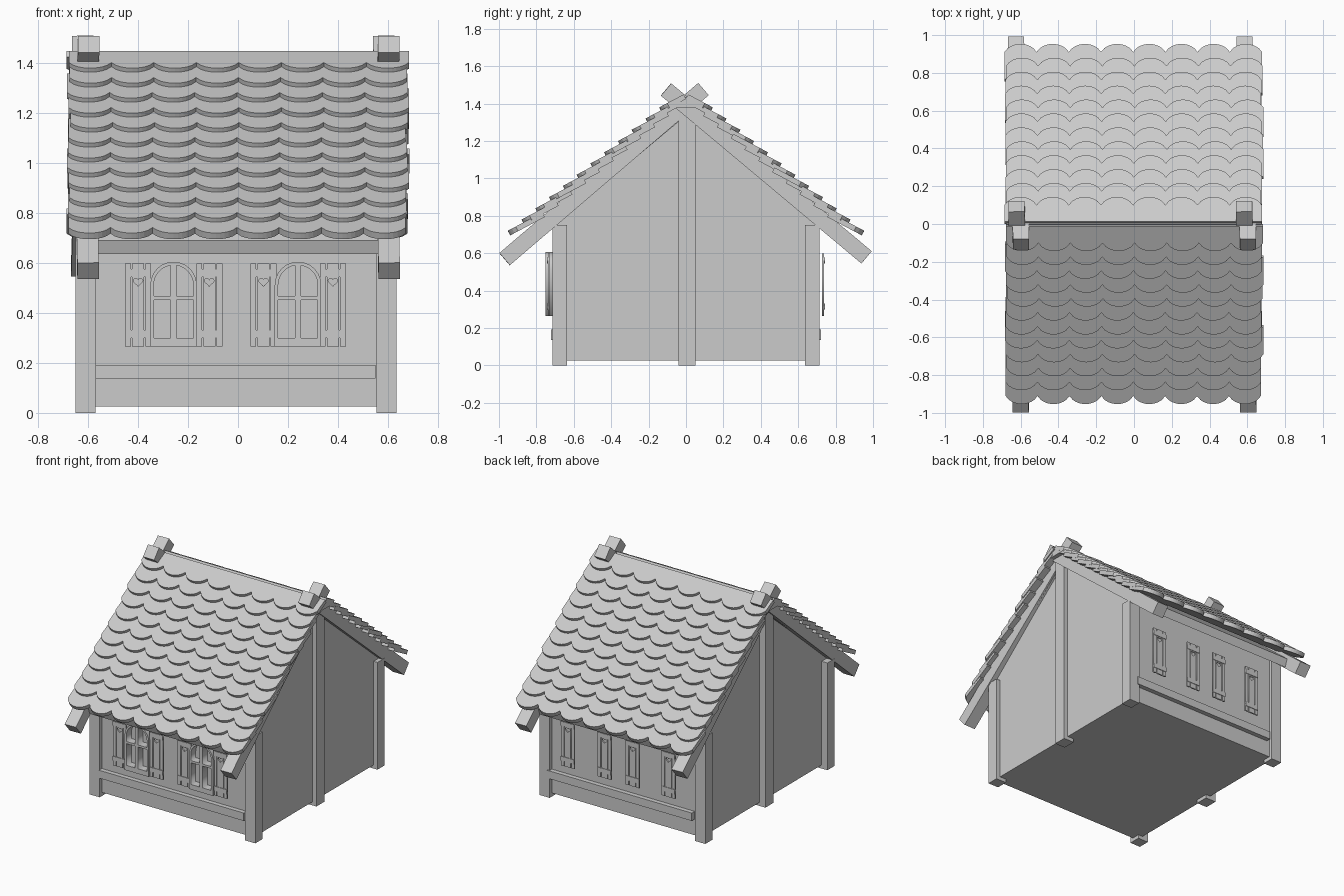
import bpy, bmesh, math, random
from mathutils import Vector, Matrix

if "Cube" in bpy.data.objects:
    bpy.data.objects.remove(bpy.data.objects["Cube"])
random.seed(4)

# one plain grey for the whole house
grey = bpy.data.materials.new("plain grey")
grey.use_nodes = True
COLOR = (0.6, 0.6, 0.6, 1)
grey.diffuse_color = COLOR
grey.node_tree.nodes["Principled BSDF"].inputs["Base Color"].default_value = COLOR


def finish(name, bm):
    bmesh.ops.recalc_face_normals(bm, faces=bm.faces)
    me = bpy.data.meshes.new(name)
    bm.to_mesh(me)
    bm.free()
    me.materials.append(grey)
    ob = bpy.data.objects.new(name, me)
    bpy.context.collection.objects.link(ob)
    return ob


def prism(name, pts, vec):
    bm = bmesh.new()
    face = bm.faces.new([bm.verts.new(p) for p in pts])
    ext = bmesh.ops.extrude_face_region(bm, geom=[face])
    moved = [v for v in ext["geom"] if isinstance(v, bmesh.types.BMVert)]
    bmesh.ops.translate(bm, verts=moved, vec=vec)
    return finish(name, bm)


def box(name, x, y, z):
    pts = [(x[0], y[0], z[0]), (x[1], y[0], z[0]), (x[1], y[1], z[0]), (x[0], y[1], z[0])]
    return prism(name, pts, (0, 0, z[1] - z[0]))


def beam(name, start, end, size):
    a, b = Vector(start), Vector(end)
    d = (b - a).normalized()
    side = Vector((1, 0, 0))
    side = (side - d * side.dot(d)).normalized()
    up = d.cross(side)
    h = size / 2
    pts = [a + side * i * h + up * j * h for i, j in ((-1, -1), (1, -1), (1, 1), (-1, 1))]
    return prism(name, pts, b - a)


def cut_panel(name, loops, out, depth, back=False):
    """Flat panel in the x-z plane; loops after the first are holes."""
    cu = bpy.data.curves.new(name, "CURVE")
    cu.dimensions = "2D"
    cu.fill_mode = "BOTH"
    cu.extrude = depth / 2
    for loop in loops:
        sp = cu.splines.new("POLY")
        sp.points.add(len(loop) - 1)
        for p, (x, z) in zip(sp.points, loop):
            p.co = (x, z, 0, 1)
        sp.use_cyclic_u = True
    cu.materials.append(grey)
    ob = bpy.data.objects.new(name, cu)
    bpy.context.collection.objects.link(ob)
    mid = out - depth / 2
    ob.rotation_euler = (math.pi / 2, 0, math.pi if back else 0)
    ob.location.y = mid if back else -mid
    bpy.ops.object.select_all(action="DESELECT")
    ob.select_set(True)
    bpy.context.view_layer.objects.active = ob
    bpy.ops.object.convert(target="MESH")


def rect(x0, x1, z0, z1):
    return [(x0, z0), (x1, z0), (x1, z1), (x0, z1)]


# walls: one gabled block
WALL = 0.69
gable = [(-WALL, 0.025), (WALL, 0.025), (WALL, 0.76), (0, 1.335), (-WALL, 0.76)]
prism("walls", [(-0.605, y, z) for y, z in gable], (1.21, 0, 0))

# corner and gable posts, floor planks
for side, x in (("right", (-0.65, -0.57)), ("left", (0.555, 0.635))):
    box(f"front_post_{side}", x, (-0.715, -0.635), (0, 0.75))
    box(f"back_post_{side}", x, (0.635, 0.715), (0, 0.75))
    box(f"gable_post_{side}", x, (-0.04, 0.05), (0, 1.37))
for name, s in (("front", -1), ("back", 1)):
    y = sorted((s * 0.66, s * 0.722))
    ends = sorted((s * 0.57, s * -0.55))
    box(f"{name}_ledge", ends, y, (0.137, 0.192))

# crossing rafters
for side, front_x, back_x in (("right", (-0.60, -0.622), (-0.625, -0.598)),
                              ("left", (0.605, 0.583), (0.585, 0.603))):
    beam(f"front_rafter_{side}", (front_x[0], -0.97, 0.568), (front_x[1], 0.093, 1.477), 0.086)
    beam(f"back_rafter_{side}", (back_x[0], 0.965, 0.578), (back_x[1], -0.107, 1.475), 0.086)

# roof boards and scalloped shingle rows
ROWS, TILES, STEPS = 12, 8, 10
for name, s in (("front", -1), ("back", 1)):
    board = [(0, 1.335), (s * 0.84, 0.635), (s * 0.86, 0.69), (0, 1.41)]
    prism(f"{name}_roof_boards", [(-0.62, y, z) for y, z in board], (1.24, 0, 0))
    for r in range(ROWS):
        t = r / (ROWS - 1)
        tip_y, tip_z = 0.94 - 0.81 * t, 0.695 + 0.66 * t
        tilt = math.radians(28)
        length = min(0.21, tip_y / math.cos(tilt))
        half = 0.677 + random.uniform(-0.004, 0.006)
        shift = random.uniform(-0.005, 0.005)
        w = 2 * half / TILES
        # lower edge made of arcs, upper edge straight
        edge = [(-half, 0.048)]
        for i in range(TILES):
            for k in range(1, STEPS + 1):
                q = 2 * k / STEPS - 1
                edge.append((-half + w * (i + k / STEPS), 0.048 * (1 - math.sqrt(1 - 0.85 * q * q)) / 0.613))
        edge += [(half, length), (-half, length)]
        pts = [(x + shift, s * (tip_y - u * math.cos(tilt)), tip_z + u * math.sin(tilt)) for x, u in edge]
        prism(f"{name}_shingle_row_{r + 1}", pts,
              (0, s * 0.028 * math.sin(tilt), 0.028 * math.cos(tilt)))
prism("ridge_cap", [(-0.675, y, z) for y, z in ((-0.07, 1.38), (0, 1.437), (0.07, 1.38))], (1.35, 0, 0))

# arched windows on the front
R, INNER, BAR, SPRING = 0.093, 0.079, 0.012, 0.512


def arc(cx, r, a0, a1, n=12):
    return [(cx + r * math.cos(a0 + (a1 - a0) * i / n), SPRING + r * math.sin(a0 + (a1 - a0) * i / n))
            for i in range(n + 1)]


for side, cx in (("right", -0.258), ("left", 0.24)):
    outer = [(cx - R, 0.265), (cx + R, 0.265)] + arc(cx, R, 0, math.pi)
    loops = [outer]
    for m in (-1, 1):
        loops.append(rect(*sorted((cx + m * BAR, cx + m * INNER)), 0.30, 0.452))
        quarter = arc(0, INNER, 0, math.acos(BAR / INNER), 8)
        pane = [(BAR, 0.467), (INNER, 0.467)] + quarter
        loops.append([(cx + m * x, z) for x, z in pane])
    cut_panel(f"window_frame_{side}", loops, 0.752, 0.07)
    cut_panel(f"window_pane_{side}", [outer], 0.697, 0.008)

# plank shutters with heart cut-outs, front and back
heart = []
for i in range(24):
    a = 2 * math.pi * i / 24
    heart.append((0.0012 * 16 * math.sin(a) ** 3,
                  0.525 + 0.0011 * (13 * math.cos(a) - 5 * math.cos(2 * a) - 2 * math.cos(3 * a) - math.cos(4 * a))))
for back in (False, True):
    face = "back" if back else "front"
    for n, cx in enumerate((-0.40, -0.115, 0.102, 0.38)):
        name = f"{face}_shutter_{n + 1}"
        for p, (x0, x1) in enumerate(((-0.052, -0.029), (-0.024, 0.024), (0.029, 0.052))):
            loops = [rect(cx + x0, cx + x1, 0.265, 0.597)]
            if p == 1:
                loops.append([(cx + x, z) for x, z in heart])
            cut_panel(f"{name}_plank_{p + 1}", loops, 0.738, 0.01, back)
        for p, z in enumerate((0.315, 0.56)):
            cut_panel(f"{name}_batten_{p + 1}", [rect(cx - 0.052, cx + 0.052, z - 0.016, z + 0.016)],
                      0.742, 0.012, back)
